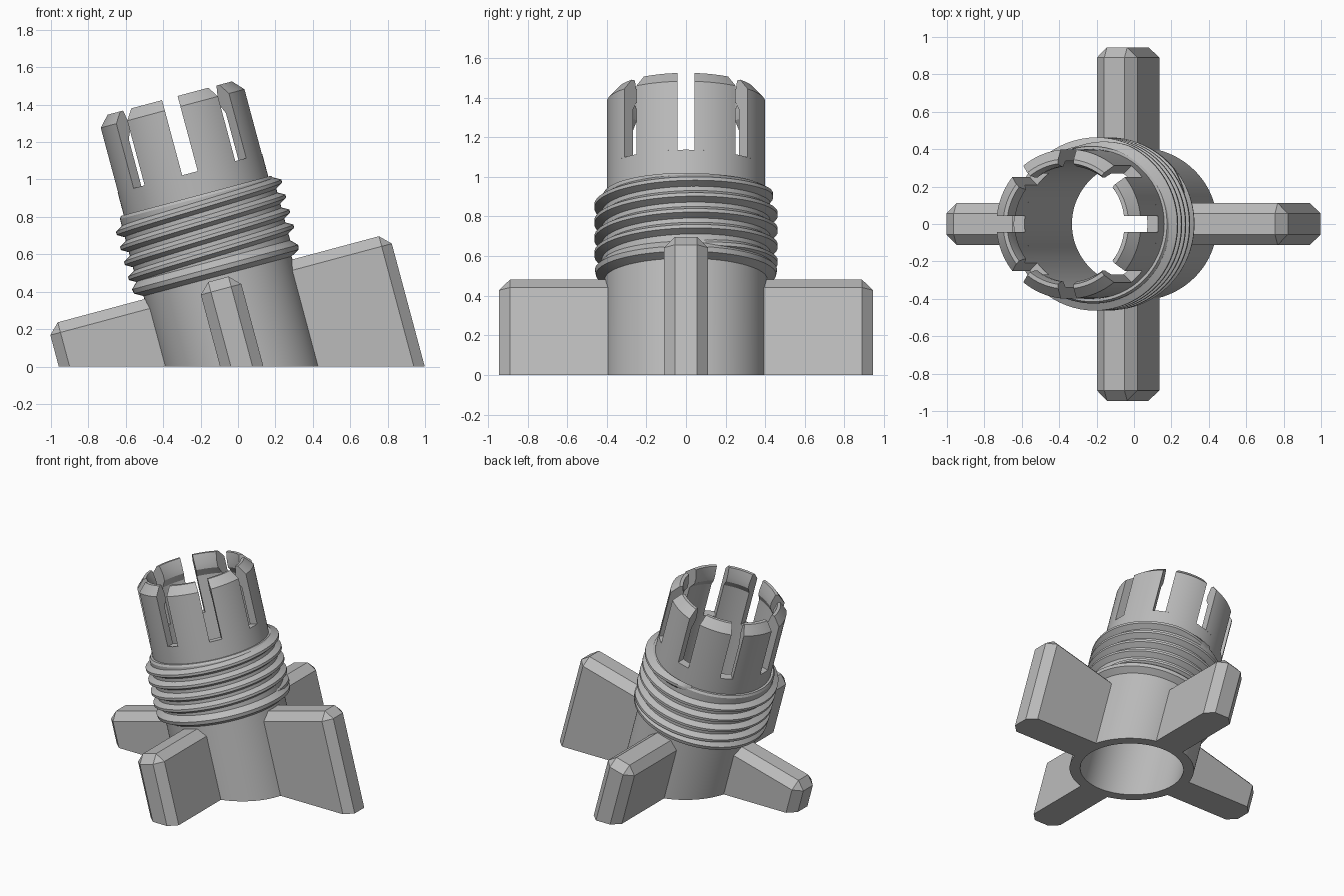
import bpy
import bmesh
import math
from mathutils import Matrix

if "Cube" in bpy.data.objects:
    bpy.data.objects.remove(bpy.data.objects["Cube"])

TILT = math.radians(15)
PLACE = Matrix.Translation((0.02, 0, 0)) @ Matrix.Rotation(-TILT, 4, "Y")
TUBE_R, NECK_R, BORE_R = 0.41, 0.40, 0.34
SLOT_Z, TOP_Z, SLOT_HALF = 1.07, 1.486, 0.043

grey = bpy.data.materials.new("plain_grey")
grey.use_nodes = True
COLOUR = (0.5, 0.5, 0.5, 1)
grey.diffuse_color = COLOUR
grey.node_tree.nodes["Principled BSDF"].inputs["Base Color"].default_value = COLOUR


def ground(x):
    """Height along the tilted axis at which a point meets the floor."""
    return -x * math.tan(TILT)


def finish(name, bm, smooth=True):
    bmesh.ops.recalc_face_normals(bm, faces=bm.faces)
    mesh = bpy.data.meshes.new(name)
    bm.to_mesh(mesh)
    bm.free()
    mesh.transform(PLACE)
    mesh.materials.append(grey)
    obj = bpy.data.objects.new(name, mesh)
    bpy.context.collection.objects.link(obj)
    if smooth:
        bpy.ops.object.select_all(action="DESELECT")
        obj.select_set(True)
        bpy.context.view_layer.objects.active = obj
        bpy.ops.object.shade_smooth_by_angle(angle=math.radians(25))
    return obj


def skin(bm, rings, loop=False):
    """Join closed cross-sections into a solid, capped unless it loops."""
    rows = [[bm.verts.new(p) for p in ring] for ring in rings]
    n = len(rows[0])
    for i in range(len(rows) if loop else len(rows) - 1):
        a, b = rows[i], rows[(i + 1) % len(rows)]
        for j in range(n):
            k = (j + 1) % n
            bm.faces.new((a[j], a[k], b[k], b[j]))
    if not loop:
        bm.faces.new(rows[0])
        bm.faces.new(rows[-1])


def polar(r, a, z):
    return (r * math.cos(a), r * math.sin(a), z)


# Hollow body with collar; None marks the edge resting on the floor
body_profile = [(BORE_R, None), (TUBE_R, None), (TUBE_R, 0.50), (0.455, 0.525),
                (0.46, 0.55), (0.425, 0.585), (0.425, 0.93), (0.415, 0.945),
                (NECK_R, 0.945), (NECK_R, SLOT_Z), (BORE_R, SLOT_Z)]
bm = bmesh.new()
SEG = 96
rings = []
for i in range(SEG):
    a = math.tau * i / SEG
    rings.append([polar(r, a, ground(r * math.cos(a)) if z is None else z)
                  for r, z in body_profile])
skin(bm, rings, loop=True)
finish("tube_body", bm)

# Helical thread, fading into the collar at both ends
PITCH, TURNS, STEPS = 0.083, 4.3, 72
bm = bmesh.new()
rings = []
total = int(TURNS * STEPS)
for i in range(total + 1):
    a = math.tau * i / STEPS
    z = 0.57 + PITCH * i / STEPS
    fade = min(1, i / 8, (total - i) / 8)
    crest = 0.42 + 0.043 * fade
    rings.append([polar(r, a, z + dz) for r, dz in
                  ((0.415, -0.036), (crest, -0.009), (crest, 0.009), (0.415, 0.036))])
skin(bm, rings)
finish("screw_thread", bm)

# Snap fingers with parallel slots, outer chamfer and inner lip
finger_profile = [(NECK_R, SLOT_Z), (NECK_R, 1.428), (0.347, TOP_Z), (0.325, TOP_Z),
                  (0.31, 1.42), (0.31, 1.38), (BORE_R, 1.33), (BORE_R, SLOT_Z)]
for f in range(8):
    bm = bmesh.new()
    rings = []
    for i in range(11):
        t = i / 10
        ring = []
        for r, z in finger_profile:
            edge = math.asin(SLOT_HALF / r)
            a = f * math.pi / 4 + edge + t * (math.pi / 4 - 2 * edge)
            ring.append(polar(r, a, z))
        rings.append(ring)
    skin(bm, rings)
    finish(f"snap_finger_{f + 1}", bm)

# Chamfered fins, their lower edges trimmed to the floor
REACH, HALF, HIGH, CUT = 0.945, 0.112, 0.483, 0.056
for name, turn in (("left_fin", 0), ("back_fin", 1), ("right_fin", 2), ("front_fin", 3)):
    bm = bmesh.new()
    spin = Matrix.Rotation(turn * math.pi / 2, 3, "Z")
    outline = [(0.38, -HALF), (REACH - CUT, -HALF), (REACH, -HALF + CUT),
               (REACH, HALF - CUT), (REACH - CUT, HALF), (0.38, HALF)]
    inset = [(0.38, -HALF + CUT), (REACH - CUT, -HALF + CUT), (REACH - CUT, HALF - CUT),
             (0.38, HALF - CUT)]
    low, mid = [], []
    for x, y in outline:
        p = spin @ Matrix.Translation((x, y, 0)).to_translation()
        low.append(bm.verts.new((p.x, p.y, ground(p.x))))
        mid.append(bm.verts.new((p.x, p.y, HIGH - CUT)))
    top = [bm.verts.new(spin @ Matrix.Translation((x, y, HIGH)).to_translation())
           for x, y in inset]
    for j in range(6):
        k = (j + 1) % 6
        bm.faces.new((low[j], low[k], mid[k], mid[j]))
    for ring in (low, top, (mid[0], mid[1], top[1], top[0]), (mid[1], mid[2], top[1]),
                 (mid[2], mid[3], top[2], top[1]), (mid[3], mid[4], top[2]),
                 (mid[4], mid[5], top[3], top[2]), (mid[5], mid[0], top[0], top[3])):
        bm.faces.new(ring)
    finish(name, bm, smooth=False)
